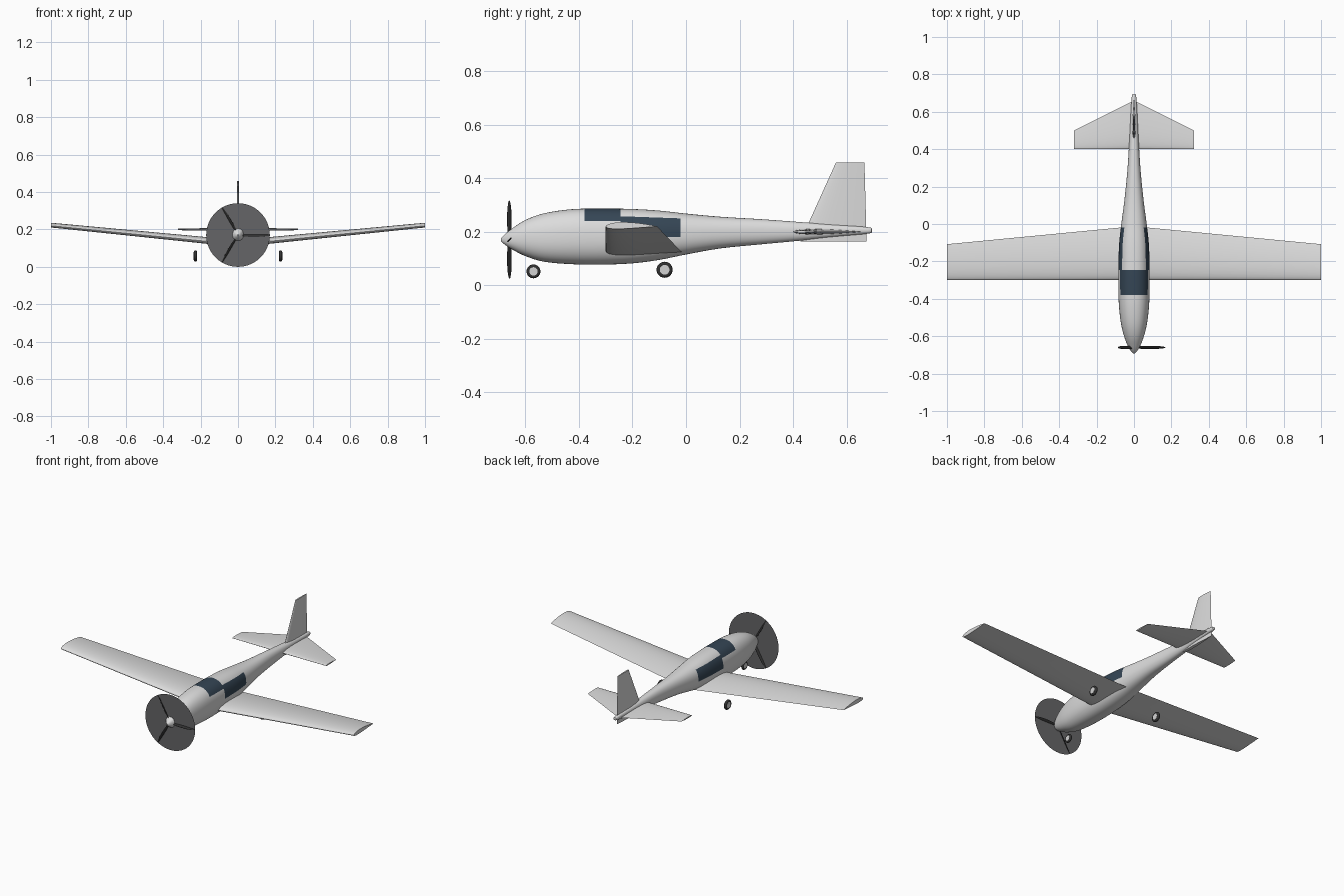
import bpy, bmesh
from math import sin, cos, pi, radians, copysign
from mathutils import Vector

default = bpy.data.objects.get("Cube")
if default:
    bpy.data.objects.remove(default, do_unlink=True)


def material(name, *rgb):
    mat = bpy.data.materials.new(name)
    mat.use_nodes = True
    mat.diffuse_color = (*rgb, 1)
    mat.node_tree.nodes["Principled BSDF"].inputs["Base Color"].default_value = (*rgb, 1)
    return mat


paint = material("light_grey_paint", .72, .72, .72)
glass = material("dark_blue_glass", .035, .06, .09)
disc_grey = material("disc_grey", .13, .13, .135)
black = material("black_rubber", .03, .03, .03)
hub_grey = material("hub_grey", .65, .65, .65)


def finish(obj, name, *mats):
    """Name, colour and smooth an object."""
    obj.name = obj.data.name = name
    for mat in mats:
        obj.data.materials.append(mat)
    bpy.ops.object.select_all(action="DESELECT")
    obj.select_set(True)
    bpy.context.view_layer.objects.active = obj
    bpy.ops.object.shade_smooth_by_angle(angle=radians(35))
    return obj


def loft(rings):
    """Skin a list of closed rings and cap both ends."""
    bm = bmesh.new()
    loops = [[bm.verts.new(p) for p in ring] for ring in rings]
    for a, b in zip(loops, loops[1:]):
        for i in range(len(a)):
            j = (i + 1) % len(a)
            bm.faces.new((a[i], a[j], b[j], b[i]))
    bm.faces.new(loops[0])
    bm.faces.new(loops[-1])
    bmesh.ops.recalc_face_normals(bm, faces=bm.faces)
    return bm


def to_object(bm, name, *mats):
    mesh = bpy.data.meshes.new(name)
    bm.to_mesh(mesh)
    bm.free()
    obj = bpy.data.objects.new(name, mesh)
    bpy.context.collection.objects.link(obj)
    return finish(obj, name, *mats)


def airfoil(lead, trail, thick, camber=0, count=32):
    """Closed section as (chord position, height) pairs."""
    chord = trail - lead
    points = []
    for i in range(count):
        a = 2 * pi * i / count
        u = (1 + cos(a)) / 2
        t = 5 * thick * (.297 * u ** .5 - .126 * u - .352 * u**2 + .284 * u**3 - .103 * u**4)
        h = copysign(t, sin(a)) + 4 * camber * u * (1 - u)
        points.append((lead + chord * u, chord * h))
    return points


def smooth_rows(rows, steps=4):
    """Catmull-Rom interpolation through profile rows."""
    rows = [Vector(r) for r in rows]
    ext = [rows[0]] + rows + [rows[-1]]
    out = []
    for p, q, r, s in zip(ext, ext[1:], ext[2:], ext[3:]):
        for k in range(steps):
            t = k / steps
            out.append((2 * q + (r - p) * t + (2 * p - 5 * q + 4 * r - s) * t**2
                        + (3 * q - p - 3 * r + s) * t**3) / 2)
    return out + [rows[-1]]


# Fuselage stations: y, half width, bottom z, top z
stations = [
    (-.692, .004, .166, .174), (-.68, .016, .154, .188), (-.65, .034, .134, .212),
    (-.6, .053, .109, .244), (-.53, .07, .088, .269), (-.43, .081, .079, .284),
    (-.32, .084, .077, .287), (-.2, .083, .082, .285), (-.1, .079, .095, .279),
    (0, .068, .115, .268), (.13, .051, .138, .256), (.28, .036, .153, .247),
    (.43, .026, .167, .236), (.58, .018, .183, .225), (.68, .012, .193, .217),
    (.695, .006, .199, .211),
]


def body_ring(y, half, low, high, count=48):
    ring = []
    for i in range(count):
        a = 2 * pi * i / count
        c, s = (copysign(abs(v) ** (2 / 2.3), v) for v in (cos(a), sin(a)))
        ring.append((half * c, y, (low + high) / 2 + (high - low) / 2 * s))
    return ring


body = loft([body_ring(*row) for row in smooth_rows(stations)])

# Windows: cut crisp borders into the skin, then colour the faces inside them
FRONT, MIDDLE, BACK = -.38, -.245, -.02
SCREEN_SILL, SIDE_SILL, SIDE_TOP = .24, .18, .258
side_slope = Vector((0, .008, .225))


def cut(point, normal, y_min=-1, y_max=1):
    faces = [f for f in body.faces if y_min < f.calc_center_median().y < y_max]
    edges = {e for f in faces for e in f.edges}
    verts = {v for f in faces for v in f.verts}
    bmesh.ops.bisect_plane(body, geom=[*verts, *edges, *faces], dist=1e-6,
                           plane_co=point, plane_no=normal)


for y in (FRONT, MIDDLE, BACK):
    cut((0, y, 0), (0, 1, 0))
top_point = Vector((0, MIDDLE, SIDE_TOP))
cut((0, 0, SCREEN_SILL), (0, 0, 1), FRONT, MIDDLE)
cut((0, 0, SIDE_SILL), (0, 0, 1), MIDDLE, BACK)
cut(top_point, side_slope, MIDDLE, BACK)
for face in body.faces:
    c = face.calc_center_median()
    screen = FRONT < c.y < MIDDLE and c.z > SCREEN_SILL
    side = MIDDLE < c.y < BACK and c.z > SIDE_SILL and (c - top_point).dot(side_slope) < 0
    face.material_index = int(screen or side)
to_object(body, "fuselage", paint, glass)


# Wing and tailplane: straight leading edge, tapered trailing edge
def lifting_surface(name, span, lead, root, tip, root_z, tip_z, thick, camber):
    rings = []
    for x, trail, z in ((-span, tip, tip_z), (0, root, root_z), (span, tip, tip_z)):
        rings.append([(x, y, z + h) for y, h in airfoil(lead, trail, thick, camber)])
    to_object(loft(rings), name, paint)


lifting_surface("wing", 1, -.3, -.012, -.108, .12, .22, .13, .02)
lifting_surface("tailplane", .32, .4, .66, .5, .2, .2, .08, 0)

# Fin
fin_rings = [[(h, y, z) for y, h in airfoil(lead, trail, .08)]
             for z, lead, trail in ((.164, .427, .675), (.458, .56, .667))]
to_object(loft(fin_rings), "fin", paint)

# Propeller disc and three pitched blades
HUB = Vector((0, -.66, .17))
bpy.ops.mesh.primitive_circle_add(vertices=64, radius=.17, fill_type="NGON",
                                  location=HUB, rotation=(pi / 2, 0, 0))
finish(bpy.context.object, "propeller_disc", disc_grey)
for i in range(3):
    angle = 2 * pi * i / 3
    bpy.ops.mesh.primitive_uv_sphere_add(segments=16, ring_count=12, radius=1)
    blade = bpy.context.object
    for v in blade.data.vertices:
        x, y, z = v.co
        flat, wide = .003 * y, .012 * z
        v.co = (.085 + .084 * x, (wide + flat) * .707, (wide - flat) * .707)
    blade.location = HUB
    blade.rotation_euler = (0, angle, 0)
    finish(blade, f"propeller_blade_{i + 1}", black)


# Wheels
def wheel(name, x, y, z, radius):
    pose = dict(location=(x, y, z), rotation=(0, pi / 2, 0))
    bpy.ops.mesh.primitive_torus_add(major_radius=radius * .71, minor_radius=radius * .29,
                                     major_segments=32, minor_segments=12, **pose)
    finish(bpy.context.object, name + "_tyre", black)
    bpy.ops.mesh.primitive_cylinder_add(vertices=32, radius=radius * .6,
                                        depth=radius * .56, **pose)
    finish(bpy.context.object, name + "_hub", hub_grey)


wheel("nose_wheel", 0, -.57, .052, .026)
for side_name, sign in (("left", 1), ("right", -1)):
    wheel(side_name + "_main_wheel", sign * .228, -.08, .058, .03)
